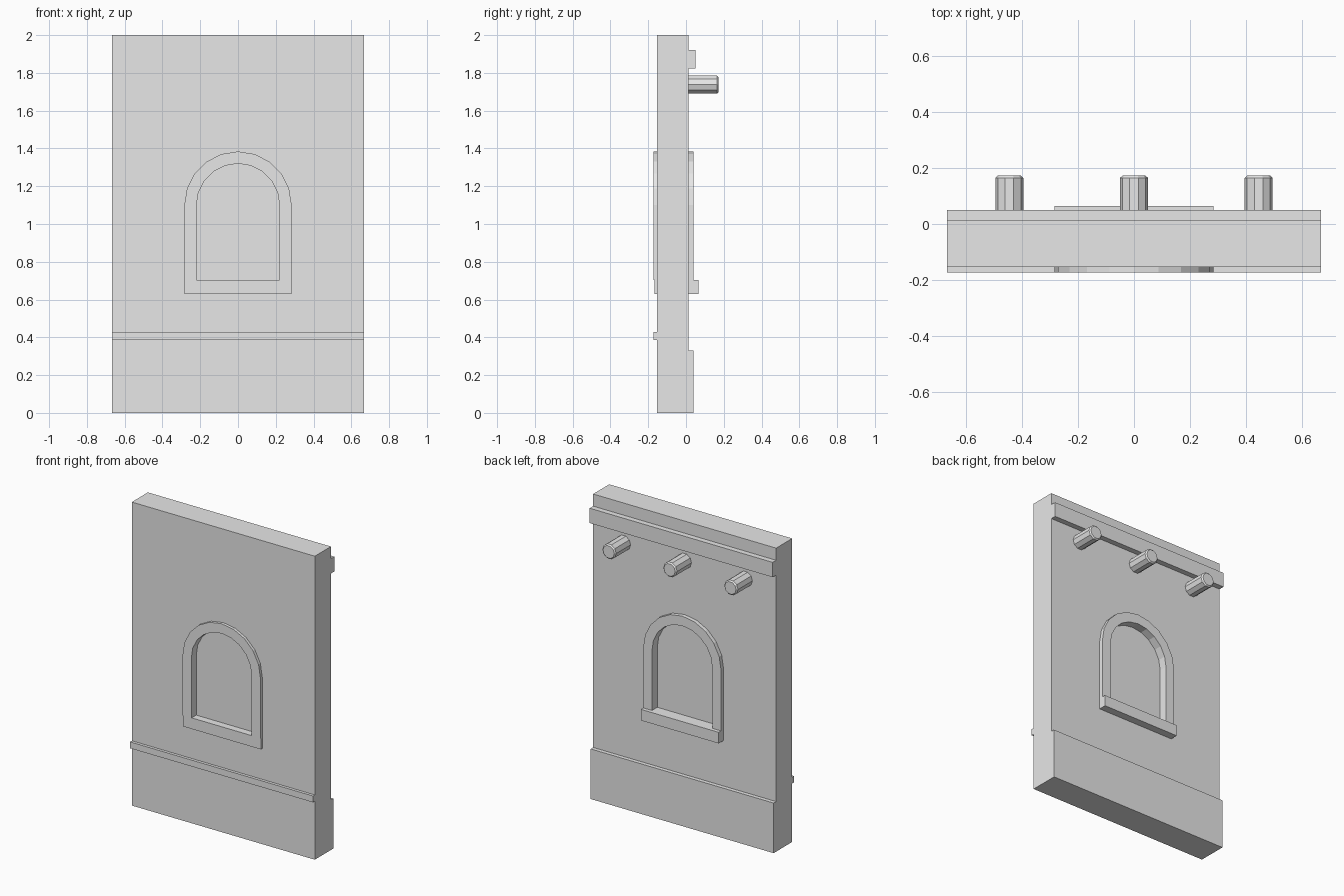
import bpy, bmesh
from math import cos, sin, pi
from mathutils import Matrix

if "Cube" in bpy.data.objects:
    bpy.data.objects.remove(bpy.data.objects["Cube"])

stone = bpy.data.materials.new("light_grey")
stone.diffuse_color = (0.8, 0.8, 0.8, 1)
stone.use_nodes = True
stone.node_tree.nodes["Principled BSDF"].inputs["Base Color"].default_value = (0.8, 0.8, 0.8, 1)

HALF_W = 0.667
FRONT, BACK = -0.153, 0.014
SILL_Z, OPEN_Z, SPRING_Z = 0.63, 0.703, 1.10
R_OUT, R_IN = 0.284, 0.22
ARCH_SEGMENTS = 10


def finish(name, bm):
    bmesh.ops.recalc_face_normals(bm, faces=bm.faces)
    mesh = bpy.data.meshes.new(name)
    bm.to_mesh(mesh)
    bm.free()
    mesh.materials.append(stone)
    obj = bpy.data.objects.new(name, mesh)
    bpy.context.collection.objects.link(obj)
    return obj


def prism(name, points, offset):
    """Extrude a closed outline of 3D points along an offset."""
    bm = bmesh.new()
    face = bm.faces.new([bm.verts.new(p) for p in points])
    out = bmesh.ops.extrude_face_region(bm, geom=[face], use_keep_orig=True)
    verts = [v for v in out["geom"] if isinstance(v, bmesh.types.BMVert)]
    bmesh.ops.translate(bm, verts=verts, vec=offset)
    return finish(name, bm)


def arch(radius, bottom, y):
    """Open path up one jamb, over the round head and down the other."""
    curve = [(radius * cos(pi * i / ARCH_SEGMENTS), y,
              SPRING_Z + radius * sin(pi * i / ARCH_SEGMENTS))
             for i in range(ARCH_SEGMENTS + 1)]
    return [(radius, y, bottom)] + curve + [(-radius, y, bottom)]


# Wall section with front string course, back plinth and back cornice
section = [(FRONT, 0), (0.04, 0), (0.04, 0.33), (BACK, 0.33),
           (BACK, 1.822), (0.05, 1.822), (0.05, 1.92), (BACK, 1.92),
           (BACK, 2), (FRONT, 2), (FRONT, 0.427), (-0.172, 0.427),
           (-0.172, 0.385), (FRONT, 0.385)]
wall = prism("wall", [(-HALF_W, y, z) for y, z in section], (2 * HALF_W, 0, 0))

# Window opening through the wall
cutter = prism("opening_cutter", arch(R_IN + 0.02, OPEN_Z - 0.02, -0.3), (0, 0, 0.6))
bpy.data.objects.remove(cutter)
cutter = prism("opening_cutter", arch(R_IN + 0.02, OPEN_Z - 0.02, -0.3), (0, 0.6, 0))
cutter.hide_render = True
cut = wall.modifiers.new("opening", "BOOLEAN")
cut.operation = "DIFFERENCE"
cut.solver = "EXACT"
cut.object = cutter
bpy.context.view_layer.objects.active = wall
bpy.ops.object.modifier_apply(modifier=cut.name)
bpy.data.objects.remove(cutter)

# Arched frame standing proud on both sides
prism("window_frame",
      arch(R_OUT, OPEN_Z, -0.172) + arch(R_IN, OPEN_Z, -0.172)[::-1],
      (0, 0.212, 0))

# Sill
prism("window_sill",
      [(-R_OUT, -0.168, SILL_Z), (R_OUT, -0.168, SILL_Z),
       (R_OUT, -0.168, OPEN_Z), (-R_OUT, -0.168, OPEN_Z)],
      (0, 0.233, 0))

# Recessed panel closing the window
prism("window_panel", arch(R_IN + 0.01, OPEN_Z - 0.01, -0.12), (0, 0.105, 0))

# Ten-sided pegs with chamfered ends on the back
for name, x in (("right_peg", -0.444), ("middle_peg", 0), ("left_peg", 0.444)):
    bm = bmesh.new()
    bmesh.ops.create_cone(bm, cap_ends=True, segments=10, radius1=0.05,
                          radius2=0.05, depth=0.172)
    bmesh.ops.rotate(bm, verts=bm.verts, matrix=Matrix.Rotation(-pi / 2, 3, "X"))
    if not any(abs(v.co.z) < 1e-4 for v in bm.verts):
        bmesh.ops.rotate(bm, verts=bm.verts, matrix=Matrix.Rotation(pi / 10, 3, "Y"))
    bmesh.ops.translate(bm, verts=bm.verts, vec=(x, 0.086, 1.738))
    rim = [e for e in bm.edges if all(v.co.y > 0.17 for v in e.verts)]
    bmesh.ops.bevel(bm, geom=rim, offset=0.008, segments=1, affect="EDGES")
    finish(name, bm)
